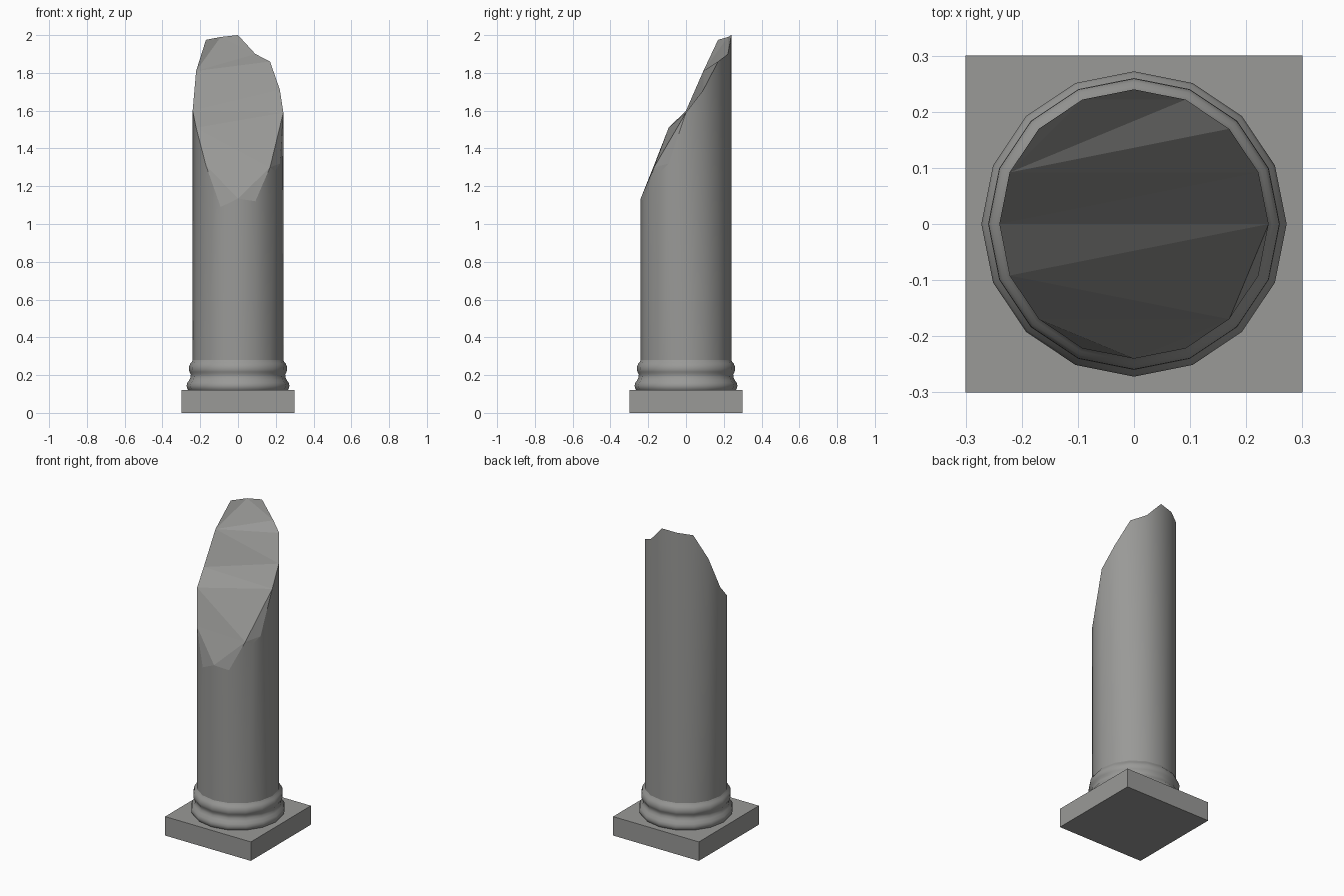
import bpy, bmesh, math

if "Cube" in bpy.data.objects:
    bpy.data.objects.remove(bpy.data.objects["Cube"])

SIDES = 16
STEP = 2 * math.pi / SIDES

# One weathered stone colour
stone = bpy.data.materials.new("grey stone")
stone.diffuse_color = (0.32, 0.32, 0.31, 1)
stone.use_nodes = True
stone.node_tree.nodes["Principled BSDF"].inputs["Base Color"].default_value = stone.diffuse_color


def finish(bm, name):
    bmesh.ops.recalc_face_normals(bm, faces=bm.faces[:])
    mesh = bpy.data.meshes.new(name)
    bm.to_mesh(mesh)
    bm.free()
    mesh.materials.append(stone)
    obj = bpy.data.objects.new(name, mesh)
    bpy.context.collection.objects.link(obj)
    return obj


def ring_point(i, radius, z):
    # Fractional i lies on the flat side between two corners
    lo = math.floor(i)
    t = i - lo
    a, b = lo * STEP, (lo + 1) * STEP
    return (radius * ((1 - t) * math.cos(a) + t * math.cos(b)),
            radius * ((1 - t) * math.sin(a) + t * math.sin(b)), z)


def bridge(bm, low, high, smooth=True):
    n = len(low)
    for k in range(n):
        j = (k + 1) % n
        f = bm.faces.new((low[k], low[j], high[j], high[k]))
        f.smooth = smooth


# Square plinth
bm = bmesh.new()
bmesh.ops.create_cube(bm, size=1)
for v in bm.verts:
    v.co = (v.co.x * 0.6, v.co.y * 0.6, (v.co.z + 0.5) * 0.12)
finish(bm, "plinth")

# Base moulding: two rounded rings with a hollow between
profile = [(0.262, 0.12), (0.270, 0.13), (0.272, 0.145), (0.268, 0.16),
           (0.257, 0.175), (0.251, 0.19), (0.250, 0.205), (0.257, 0.217),
           (0.260, 0.23), (0.259, 0.245), (0.253, 0.26), (0.246, 0.268),
           (0.240, 0.28)]
bm = bmesh.new()
rings = [[bm.verts.new(ring_point(i, r, z)) for i in range(SIDES)]
         for r, z in profile]
for low, high in zip(rings, rings[1:]):
    bridge(bm, low, high)
bm.faces.new(rings[0])
bm.faces.new(rings[-1])
finish(bm, "base_moulding")

# Broken shaft: rim height at each corner, plus one chip between corners
rim = [(0, 1.59), (1, 1.71), (2, 1.86), (3, 1.90), (4, 2.00), (5, 1.99),
       (6, 1.975), (7, 1.81), (8, 1.60), (9, 1.51), (10, 1.31), (11, 1.09),
       (12, 1.135), (13, 1.12), (14, 1.30), (14.5, 1.28), (15, 1.32)]
bm = bmesh.new()
low = [bm.verts.new(ring_point(i, 0.24, 0.28)) for i, z in rim]
high = [bm.verts.new(ring_point(i, 0.24, z)) for i, z in rim]
bridge(bm, low, high)
cut = bm.faces.new(high)
bm.faces.new(list(reversed(low)))
bm.normal_update()
# Slanted break as flat facets
bmesh.ops.triangulate(bm, faces=[cut], quad_method='BEAUTY', ngon_method='BEAUTY')
finish(bm, "broken_shaft")
